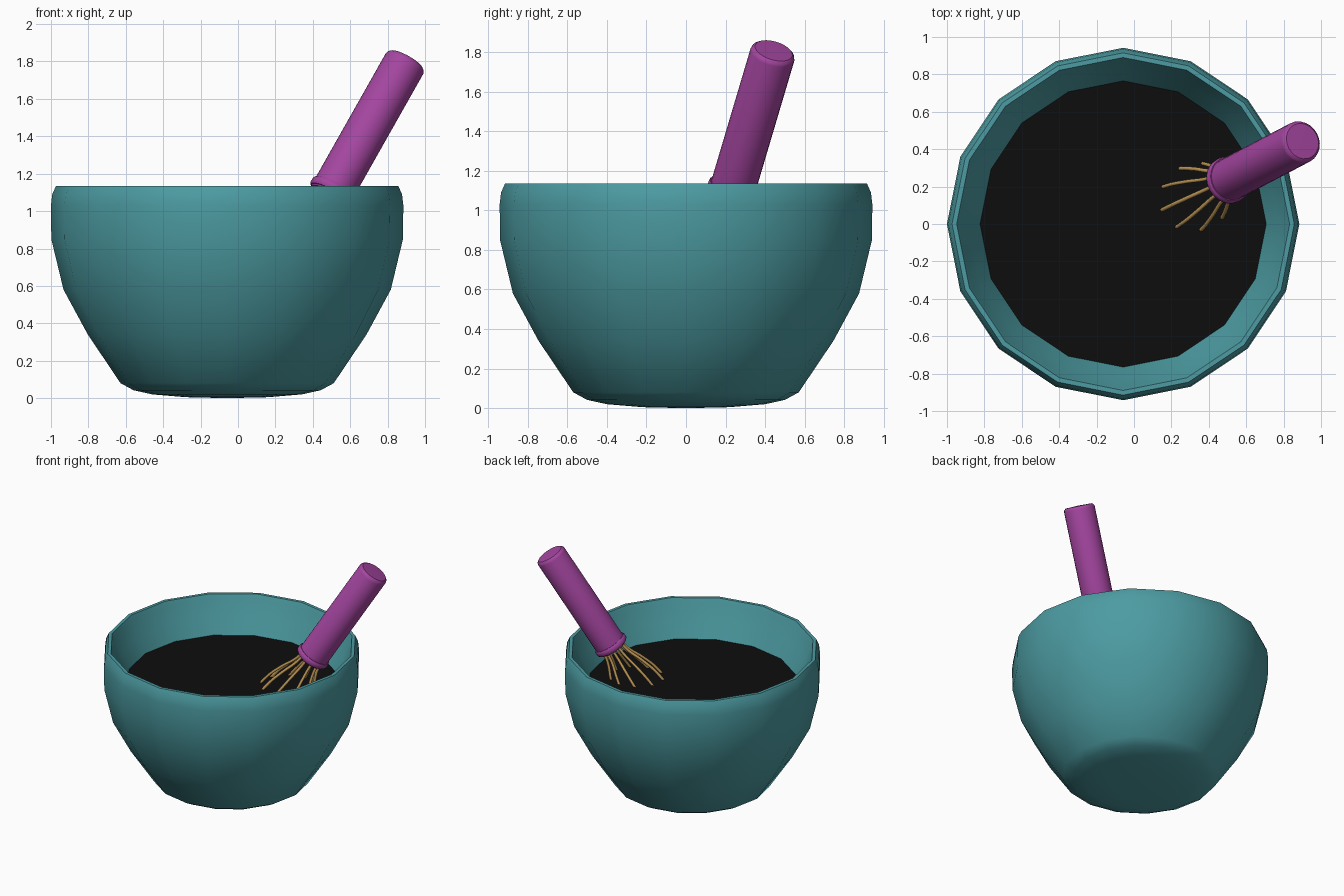
import bpy, math
from mathutils import Vector, Matrix

if "Cube" in bpy.data.objects:
    bpy.data.objects.remove(bpy.data.objects["Cube"])


def material(name, rgb):
    m = bpy.data.materials.new(name)
    m.diffuse_color = (*rgb, 1)
    m.use_nodes = True
    m.node_tree.nodes["Principled BSDF"].inputs["Base Color"].default_value = m.diffuse_color
    return m


TEAL = material("teal", (0.072, 0.33, 0.36))
PURPLE = material("purple", (0.37, 0.06, 0.35))
GOLD = material("gold", (0.50, 0.30, 0.09))
BLACK = material("black", (0.004, 0.004, 0.004))


def lathe(name, profile, sides, mat, matrix, angle):
    """Revolve (radius, height) points about z; radius 0 makes a pole."""
    verts, faces, rings = [], [], []
    for r, z in profile:
        n = 1 if r == 0 else sides
        rings.append([len(verts) + i for i in range(n)])
        for i in range(n):
            a = 2 * math.pi * i / sides
            verts.append((r * math.cos(a), r * math.sin(a), z))
    for lo, hi in zip(rings, rings[1:]):
        for i in range(sides):
            j = (i + 1) % sides
            quad = [lo[i % len(lo)], lo[j % len(lo)], hi[j % len(hi)], hi[i % len(hi)]]
            faces.append(list(dict.fromkeys(quad)))
    mesh = bpy.data.meshes.new(name)
    mesh.from_pydata(verts, [], faces)
    mesh.materials.append(mat)
    ob = bpy.data.objects.new(name, mesh)
    bpy.context.collection.objects.link(ob)
    ob.matrix_world = matrix
    bpy.ops.object.select_all(action='DESELECT')
    bpy.context.view_layer.objects.active = ob
    ob.select_set(True)
    bpy.ops.object.shade_smooth_by_angle(angle=math.radians(angle))
    return ob


# Bowl: outside from the base up, over the rim, down the inside
bowl_place = Matrix.Translation((-0.058, 0, 0))
lathe("bowl", [(0, 0), (0.22, 0.005), (0.40, 0.02), (0.50, 0.042), (0.57, 0.08),
               (0.745, 0.34), (0.875, 0.58), (0.94, 0.85), (0.942, 1.03),
               (0.935, 1.09), (0.915, 1.135), (0.89, 1.135), (0.875, 1.10),
               (0.83, 0.98), (0.76, 0.85), (0.66, 0.58), (0.48, 0.22), (0, 0.12)],
      16, TEAL, bowl_place, 40)

# Liquid surface
lathe("liquid", [(0, 0.80), (0.752, 0.835), (0.765, 0.86), (0, 0.86)], 16, BLACK, bowl_place, 30)

# Whisk frame: local z runs up the tilted handle from its lower end
axis = Vector((0.565, 0.297, 1)).normalized()
whisk_place = Matrix.Translation((0.49, 0.227, 1.08)) @ axis.to_track_quat('Z', 'Y').to_matrix().to_4x4()

# Handle with rounded end, and the collar ring at its foot
lathe("whisk_handle", [(0, 0), (0.108, 0), (0.115, 0.008), (0.115, 0.838),
                       (0.111, 0.852), (0.098, 0.863), (0, 0.866)],
      24, PURPLE, whisk_place, 35)
lathe("whisk_collar", [(0.10, 0.008), (0.120, 0.008), (0.127, 0.018), (0.127, 0.042),
                       (0.120, 0.052), (0.10, 0.052)], 24, PURPLE, whisk_place, 35)

# Wire loops, balloon shaped, lower half under the liquid
half = [(0.075, 0.03), (0.09, -0.06), (0.145, -0.19), (0.185, -0.32), (0.19, -0.44), (0.13, -0.57)]
for k in range(5):
    a = math.pi * (k + 0.3) / 5
    path = half + [(0, -0.62)] + [(-r, z) for r, z in reversed(half)]
    curve = bpy.data.curves.new("whisk_wire", 'CURVE')
    curve.dimensions = '3D'
    curve.bevel_depth = 0.011
    curve.bevel_resolution = 1
    curve.resolution_u = 6
    sp = curve.splines.new('BEZIER')
    sp.bezier_points.add(len(path) - 1)
    for bp, (r, z) in zip(sp.bezier_points, path):
        bp.co = (r * math.cos(a), r * math.sin(a), z)
        bp.handle_left_type = bp.handle_right_type = 'AUTO'
    curve.materials.append(GOLD)
    ob = bpy.data.objects.new("whisk_wire", curve)
    bpy.context.collection.objects.link(ob)
    ob.matrix_world = whisk_place
